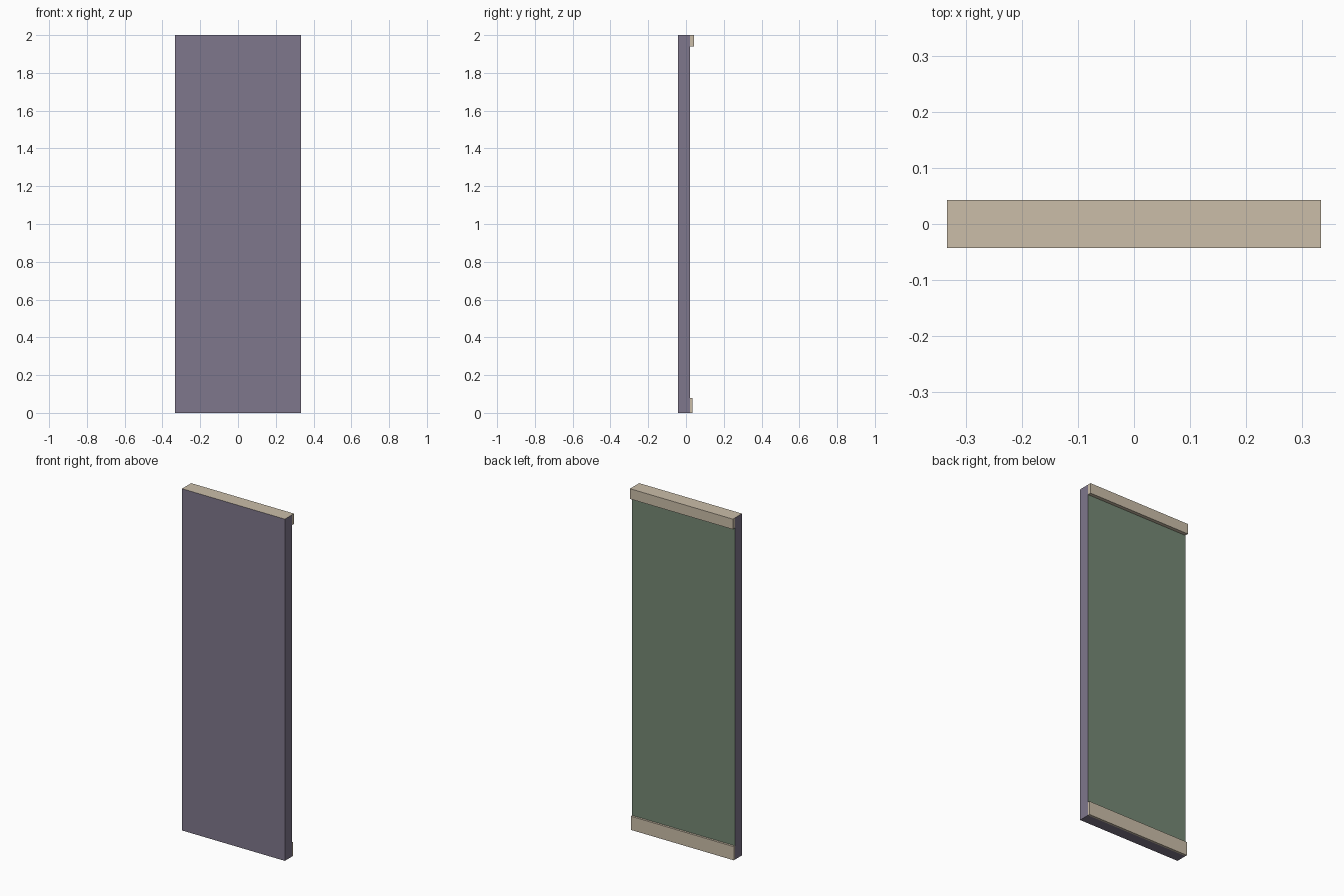
import bpy
import bmesh

if "Cube" in bpy.data.objects:
    bpy.data.objects.remove(bpy.data.objects["Cube"])


def material(name, rgb):
    """Flat colour from sRGB 0-255, stored as linear."""
    lin = [(c / 255 / 12.92) if c / 255 <= 0.04045 else ((c / 255 + 0.055) / 1.055) ** 2.4 for c in rgb]
    m = bpy.data.materials.new(name)
    m.diffuse_color = (*lin, 1)
    m.use_nodes = True
    m.node_tree.nodes["Principled BSDF"].inputs["Base Color"].default_value = m.diffuse_color
    return m


slate = material("slate", (127, 119, 140))
tan = material("tan", (203, 190, 169))
green = material("green", (118, 137, 117))


def box(name, lo, hi, mats, rule=lambda n: 0):
    """Box between two corners; rule picks a material from the face normal."""
    bm = bmesh.new()
    bmesh.ops.create_cube(bm, size=1)
    for v in bm.verts:
        v.co = [lo[i] if v.co[i] < 0 else hi[i] for i in range(3)]
    bm.normal_update()
    for f in bm.faces:
        f.material_index = rule(f.normal)
    me = bpy.data.meshes.new(name)
    bm.to_mesh(me)
    bm.free()
    for m in mats:
        me.materials.append(m)
    ob = bpy.data.objects.new(name, me)
    bpy.context.collection.objects.link(ob)
    return ob


W, FRONT, BACK, H = 0.333, -0.0425, 0.0215, 2.0

# Main slab: slate, with tan top and green back
box("panel", (-W, FRONT, 0), (W, BACK, H), [slate, tan, green],
    lambda n: 1 if n.z > 0.5 else 2 if n.y > 0.5 else 0)

# Raised rails across the back
box("top_rail", (-W, BACK, 1.94), (W, 0.0425, H), [tan])
box("bottom_rail", (-W, BACK, 0), (W, 0.034, 0.08), [tan])
